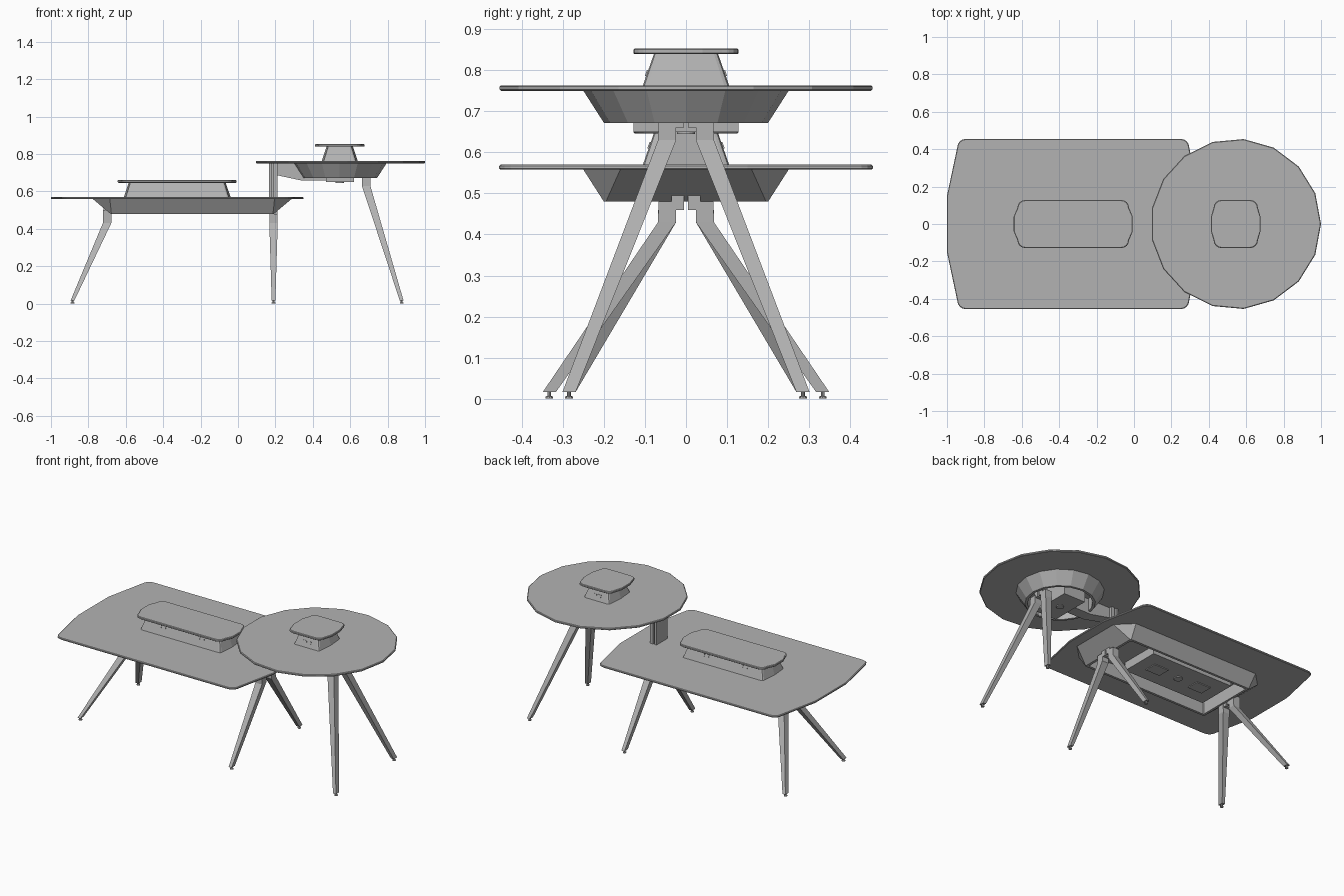
import bpy, bmesh, math

if "Cube" in bpy.data.objects:
    bpy.data.objects.remove(bpy.data.objects["Cube"])

GREY = bpy.data.materials.new("warm_grey")
GREY.diffuse_color = (0.45, 0.45, 0.45, 1)
GREY.use_nodes = True
GREY.node_tree.nodes["Principled BSDF"].inputs["Base Color"].default_value = GREY.diffuse_color


def finish(name, bm):
    bmesh.ops.recalc_face_normals(bm, faces=bm.faces)
    mesh = bpy.data.meshes.new(name)
    bm.to_mesh(mesh)
    bm.free()
    mesh.materials.append(GREY)
    ob = bpy.data.objects.new(name, mesh)
    bpy.context.collection.objects.link(ob)
    return ob


def loft(name, rings, caps=True):
    """Skin a list of equally long 3D rings."""
    bm = bmesh.new()
    vs = [[bm.verts.new(p) for p in ring] for ring in rings]
    n = len(vs[0])
    for a, b in zip(vs, vs[1:]):
        for i in range(n):
            j = (i + 1) % n
            bm.faces.new((a[i], a[j], b[j], b[i]))
    if caps:
        bm.faces.new(vs[0])
        bm.faces.new(vs[-1])
    return finish(name, bm)


def outline(cx, z, hx, hy, bow=0.0, r=0.02, split=None, seg=4):
    """Rounded rectangle whose short ends bulge outwards by bow."""
    pts = []
    for q, (sx, sy) in enumerate([(1, 1), (-1, 1), (-1, -1), (1, -1)]):
        for k in range(seg + 1):
            a = math.pi / 2 * (q + k / seg)
            pts.append((cx + sx * (hx - r) + r * math.cos(a),
                        sy * (hy - r) + r * math.sin(a), z))
        if split is not None and q in (1, 3):
            s = -1 if q == 1 else 1
            ys = [-s * split, s * split] if split else [0]
            pts += [(cx + s * (hx + bow), y, z) for y in ys]
    return pts


def circle(cx, z, r, n, cy=0):
    return [(cx + r * math.cos(2 * math.pi * i / n),
             cy + r * math.sin(2 * math.pi * i / n), z) for i in range(n)]


def box(name, x0, x1, y0, y1, z0, z1):
    return loft(name, [[(x0, y0, z), (x1, y0, z), (x1, y1, z), (x0, y1, z)]
                       for z in (z0, z1)])


def section(x, y, z, w, d):
    return [(x - w / 2, y - d / 2, z), (x + w / 2, y - d / 2, z),
            (x + w / 2, y + d / 2, z), (x - w / 2, y + d / 2, z)]


# Low table: top with bowed ends
LX = -0.325
loft("low_table_top", [outline(LX, z, h, y, 0.055, 0.045, 0.15)
                       for z, h, y in ((0.558, 0.617, 0.452), (0.561, 0.62, 0.455),
                                       (0.567, 0.62, 0.455), (0.57, 0.617, 0.452))])
# Hollow sloping tray beneath it
TX = -0.245
loft("low_table_tray", [outline(TX, 0.558, 0.53, 0.25, r=0.09, seg=1),
                        outline(TX, 0.48, 0.437, 0.20, r=0.005, seg=1),
                        outline(TX, 0.48, 0.422, 0.185, r=0.005, seg=1),
                        outline(TX, 0.558, 0.422, 0.185, r=0.005, seg=1)], caps=False)
# Power box under the low top, with a round port and hatches
box("low_power_box", -0.61, -0.04, -0.125, 0.125, 0.505, 0.558)
loft("low_port", [circle(-0.325, z, 0.025, 16) for z in (0.499, 0.506)])
for x in (-0.48, -0.17):
    box("low_hatch", x - 0.05, x + 0.05, -0.04, 0.04, 0.5, 0.506)

# Round table: seventeen-sided top and hollow tray
RX = 0.544
loft("round_table_top", [circle(RX, z, r, 17) for z, r in
                         ((0.75, 0.452), (0.753, 0.456), (0.76, 0.456), (0.763, 0.452))])
loft("round_table_tray", [circle(RX, 0.75, 0.25, 16), circle(RX, 0.672, 0.20, 16),
                          circle(RX, 0.672, 0.185, 16), circle(RX, 0.75, 0.185, 16)],
     caps=False)
box("round_power_box", 0.47, 0.62, -0.128, 0.128, 0.65, 0.75)
loft("round_port", [circle(RX, z, 0.022, 16) for z in (0.645, 0.651)])

# Raised pedestals with small shelf plates
for nm, cx, z, hx, plate in (("low", LX, 0.57, 0.277, 0.298), ("round", RX, 0.763, 0.088, 0.118)):
    loft(nm + "_pedestal", [outline(cx, z, hx, 0.105, 0.008, 0.012, 0, 2),
                            outline(cx, z + 0.077, hx - 0.024, 0.078, 0.006, 0.01, 0, 2)])
    loft(nm + "_shelf", [outline(cx, z + dz, plate - i, 0.128 - i, 0.02 if nm == "low" else 0.014,
                                 0.04, 0.04)
                         for dz, i in ((0.076, 0.003), (0.079, 0), (0.087, 0), (0.09, 0.003))])

# Socket plates on the sloping pedestal sides
for s in (-1, 1):
    for x, zb, dz in ((-0.46, 0.57, 0.047), (-0.195, 0.57, 0.047), (RX, 0.763, 0.03)):
        y = 0.105 - 0.027 * dz / 0.077
        for dx in (-0.015, 0.015):
            ob = box("socket_plate", -0.011, 0.011, -0.002, 0.002, -0.008, 0.008)
            ob.location = (x + dx, s * (y + 0.001), zb + dz)
            ob.rotation_euler.x = s * 0.337

# Splayed legs with mounts and levelling feet
for nm, kx, top, fx, fy in (("low_left", -0.70, 0.50, -0.885, 0.285),
                            ("low_right", 0.19, 0.48, 0.19, 0.333),
                            ("round", 0.685, 0.675, 0.875, 0.285)):
    knee = 0.63 if nm == "round" else 0.43
    slab = 0.75 if nm == "round" else 0.558
    for s, side in ((-1, "front"), (1, "back")):
        loft(f"{nm}_{side}_leg", [section(kx, s * 0.046, top, 0.045, 0.042),
                                  section(kx, s * 0.046, knee, 0.045, 0.044),
                                  section(fx, s * fy, 0.016, 0.02, 0.032)])
        ys = sorted((s * 0.005, s * 0.035))
        box(f"{nm}_{side}_mount", kx - 0.02, kx + 0.02, *ys, knee + 0.03, slab)
        loft(f"{nm}_{side}_foot", [circle(fx, z, r, 10, s * fy) for z, r in
                                   ((0, 0.01), (0.005, 0.01), (0.007, 0.005), (0.02, 0.005))])

# Post joining the two tables: two plates with a narrower core
box("post_outer_plate", 0.165, 0.179, -0.055, 0.055, 0.565, 0.752)
box("post_core", 0.178, 0.19, -0.04, 0.04, 0.565, 0.752)
box("post_inner_plate", 0.189, 0.21, -0.055, 0.055, 0.565, 0.752)
# Arm from the post to the round table's power box
profile = [(0.20, 0.75), (0.20, 0.688), (0.345, 0.657), (0.48, 0.657), (0.48, 0.75)]
loft("support_arm", [[(x, y, z) for x, z in profile] for y in (-0.035, 0.035)])
